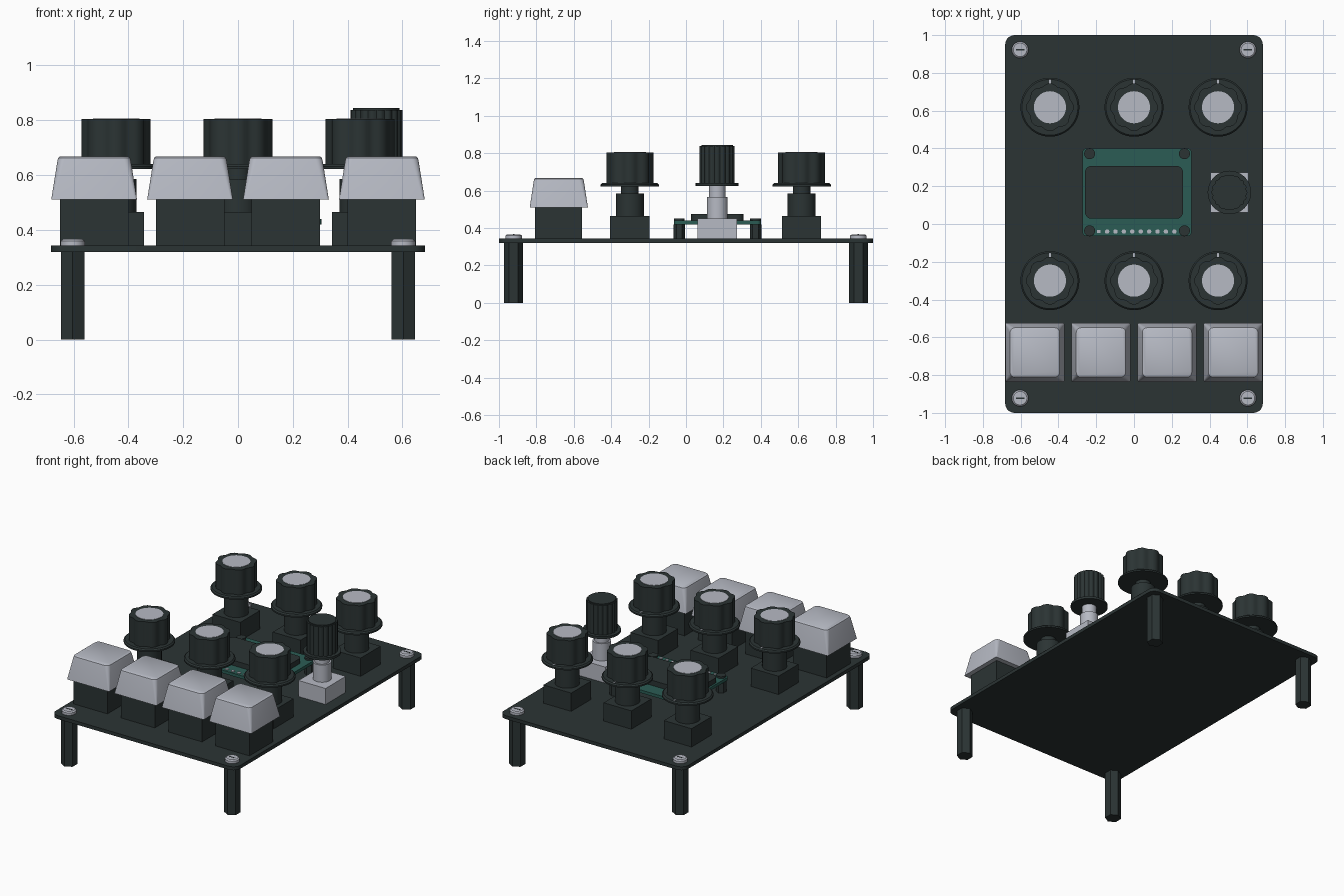
import bpy, bmesh
from math import sin, cos, pi, radians

if "Cube" in bpy.data.objects:
    bpy.data.objects.remove(bpy.data.objects["Cube"])


def material(name, rgb):
    m = bpy.data.materials.new(name)
    m.diffuse_color = (*rgb, 1)
    m.use_nodes = True
    m.node_tree.nodes["Principled BSDF"].inputs["Base Color"].default_value = m.diffuse_color
    return m


DARK = material("charcoal", (0.024, 0.034, 0.034))
LIGHT = material("light_grey", (0.47, 0.49, 0.55))
TEAL = material("teal", (0.024, 0.108, 0.09))


def circle(r, n=32, phase=0.0):
    return [(r * cos(phase + 2 * pi * i / n), r * sin(phase + 2 * pi * i / n)) for i in range(n)]


def fluted(r, lobes, depth, n):
    pts = []
    for i in range(n):
        a = 2 * pi * i / n
        q = r - depth * abs(sin(lobes * a / 2)) ** 3
        pts.append((q * cos(a), q * sin(a)))
    return pts


def rounded_rect(w, h, r, n=5):
    pts = []
    for k, (sx, sy) in enumerate([(1, 1), (-1, 1), (-1, -1), (1, -1)]):
        for i in range(n + 1):
            a = pi / 2 * (k + i / n)
            pts.append((sx * (w / 2 - r) + r * cos(a), sy * (h / 2 - r) + r * sin(a)))
    return pts


def stack(name, layers, mat, x=0.0, y=0.0):
    """Closed solid lofted through (outline, z) layers of equal point count."""
    bm = bmesh.new()
    rings = [[bm.verts.new((px, py, z)) for px, py in pts] for pts, z in layers]
    n = len(rings[0])
    for a, b in zip(rings, rings[1:]):
        for i in range(n):
            j = (i + 1) % n
            bm.faces.new((a[i], a[j], b[j], b[i]))
    bm.faces.new(rings[0][::-1])
    bm.faces.new(rings[-1])
    me = bpy.data.meshes.new(name)
    bm.to_mesh(me)
    bm.free()
    me.materials.append(mat)
    ob = bpy.data.objects.new(name, me)
    ob.location = (x, y, 0)
    bpy.context.collection.objects.link(ob)
    bpy.ops.object.select_all(action='DESELECT')
    ob.select_set(True)
    bpy.context.view_layer.objects.active = ob
    bpy.ops.object.shade_smooth_by_angle(angle=radians(32))
    return ob


def prism(name, pts, z0, z1, mat, x=0.0, y=0.0):
    return stack(name, [(pts, z0), (pts, z1)], mat, x, y)


def box(name, w, h, z0, z1, mat, x=0.0, y=0.0):
    return prism(name, [(-w / 2, -h / 2), (w / 2, -h / 2), (w / 2, h / 2), (-w / 2, h / 2)], z0, z1, mat, x, y)


Z = 0.343  # upper surface of the board

# Base board
prism("board", rounded_rect(1.364, 2.0, 0.05), 0.32, Z, DARK)

# Hexagonal legs with slotted screws
for x in (-0.603, 0.603):
    for y in (-0.922, 0.922):
        prism("leg", circle(0.05, 6, pi / 2), 0, 0.32, DARK, x, y)
        stack("screw", [(circle(0.044), Z), (circle(0.044), 0.359), (circle(0.036), 0.366)], LIGHT, x, y)
        box("screw_slot", 0.046, 0.008, 0.364, 0.367, DARK, x, y)

# Rotary controls with scalloped knobs
for x in (-0.445, 0, 0.445):
    for y in (0.618, -0.3):
        box("control_base", 0.205, 0.21, Z, 0.465, DARK, x, y)
        prism("control_collar", circle(0.075), 0.465, 0.585, DARK, x, y)
        prism("control_shaft", circle(0.047), 0.585, 0.63, DARK, x, y)
        stack("knob_skirt", [(circle(0.156, 48), 0.622), (circle(0.156, 48), 0.632),
                             (circle(0.148, 48), 0.64)], DARK, x, y)
        prism("knob_grip", fluted(0.126, 8, 0.012, 64), 0.64, 0.805, DARK, x, y)
        prism("knob_cap", circle(0.085, 48), 0.804, 0.807, LIGHT, x, y)
        box("knob_pointer", 0.009, 0.025, 0.639, 0.642, LIGHT, x, y + 0.135)

# Encoder with tall ribbed knob
ex, ey = 0.505, 0.167
box("encoder_base", 0.2, 0.213, Z, 0.45, LIGHT, ex, ey)
prism("encoder_collar", circle(0.056), 0.45, 0.565, LIGHT, ex, ey)
prism("encoder_shaft", circle(0.045), 0.565, 0.63, LIGHT, ex, ey)
prism("encoder_skirt", circle(0.115, 48), 0.624, 0.64, DARK, ex, ey)
prism("encoder_grip", fluted(0.095, 18, 0.006, 108), 0.64, 0.838, DARK, ex, ey)
prism("encoder_top", circle(0.085, 48), 0.838, 0.845, DARK, ex, ey)

# Display module on four standoffs
px, py = 0.016, 0.168
prism("display_board", rounded_rect(0.577, 0.464, 0.02), 0.42, 0.44, TEAL, px, py)
prism("display_glass", rounded_rect(0.52, 0.28, 0.035), 0.44, 0.474, DARK, 0, py)
for x in (-0.251, 0.251):
    for y in (-0.204, 0.204):
        prism("display_standoff", circle(0.031, 6, pi / 2), Z, 0.42, DARK, px + x, py + y)
        prism("display_screw", circle(0.029, 24), 0.44, 0.452, DARK, px + x, py + y)
for i in range(10):
    prism("display_pin", circle(0.012, 4 if i == 0 else 12, pi / 4), 0.438, 0.444, LIGHT,
          -0.187 + 0.0445 * i, -0.04)

# Keys: switch housing and tapered cap with a softened top
for x in (-0.525, -0.175, 0.175, 0.525):
    box("key_switch", 0.25, 0.25, Z, 0.512, DARK, x, -0.682)
    stack("key_cap", [(rounded_rect(0.313, 0.311, 0.008), 0.51), (rounded_rect(0.268, 0.268, 0.025), 0.652),
                      (rounded_rect(0.262, 0.262, 0.026), 0.663), (rounded_rect(0.248, 0.248, 0.026), 0.668)],
          LIGHT, x, -0.68)
